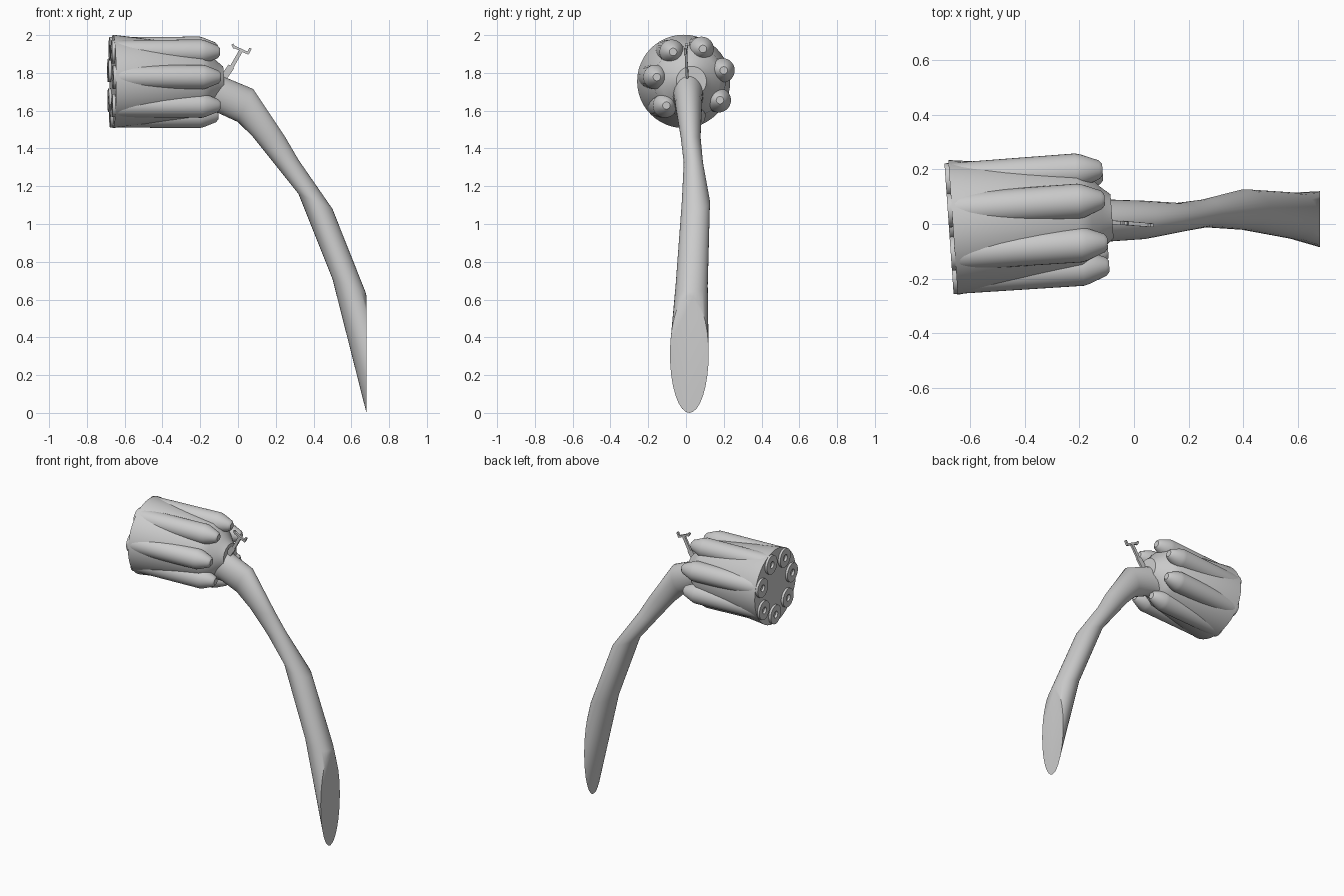
import bpy, bmesh, math
from mathutils import Matrix, Vector

if "Cube" in bpy.data.objects:
    bpy.data.objects.remove(bpy.data.objects["Cube"])

TILT = Matrix.Translation((-0.2, 0.02, 1.755)) @ Matrix.Rotation(0.07, 4, 'Z')


def loft(name, rings, mat=Matrix(), caps=(True, True), angle=40):
    """Skin a list of equal-length point rings."""
    bm = bmesh.new()
    vs = [[bm.verts.new(mat @ Vector(p)) for p in r] for r in rings]
    n = len(vs[0])
    for a, b in zip(vs, vs[1:]):
        for i in range(n):
            bm.faces.new((a[i], a[(i + 1) % n], b[(i + 1) % n], b[i]))
    if caps[0]:
        bm.faces.new(vs[0][::-1])
    if caps[1]:
        bm.faces.new(vs[-1])
    bmesh.ops.recalc_face_normals(bm, faces=bm.faces)
    me = bpy.data.meshes.new(name)
    bm.to_mesh(me)
    bm.free()
    ob = bpy.data.objects.new(name, me)
    bpy.context.collection.objects.link(ob)
    bpy.ops.object.select_all(action='DESELECT')
    ob.select_set(True)
    bpy.context.view_layer.objects.active = ob
    bpy.ops.object.shade_smooth_by_angle(angle=math.radians(angle))
    return ob


def lathe(name, profile, y=0, z=0, n=32):
    """Revolve (x, radius) points about the tilted drum axis."""
    rings = [[(x, y + r * math.cos(2 * math.pi * i / n), z + r * math.sin(2 * math.pi * i / n))
              for i in range(n)] for x, r in profile]
    return loft(name, rings, TILT)


# tapered drum body, closing towards the neck
lathe("drum_core", [(-0.463, 0.247), (0, 0.19), (0.045, 0.155), (0.085, 0.11), (0.12, 0.08)], n=48)

# seven barrels around the drum, with pointed tails and bored muzzles
for k in range(7):
    a = math.radians(18.5 + k * 360 / 7)
    lathe(f"barrel_{k + 1}",
          [(-0.40, 0.022), (-0.478, 0.022), (-0.478, 0.062), (0, 0.065), (0.02, 0.06),
           (0.085, 0.034), (0.097, 0.02)],
          0.183 * math.cos(a), 0.183 * math.sin(a))

# curved stem: each ring is top (x, z), bottom (x, z), y range
stem = [((-0.19, 1.85), (-0.19, 1.59), -0.09, 0.11),
        ((-0.10, 1.79), (-0.11, 1.59), -0.065, 0.09),
        ((0.08, 1.715), (0.00, 1.54), -0.055, 0.085),
        ((0.25, 1.46), (0.08, 1.46), -0.028, 0.077),
        ((0.32, 1.34), (0.20, 1.31), -0.012, 0.09),
        ((0.50, 1.08), (0.32, 1.16), -0.022, 0.127),
        ((0.675, 0.64), (0.50, 0.71), -0.055, 0.115),
        ((0.68, 0.62), (0.68, 0.0), -0.085, 0.12)]
rings = []
for (tx, tz), (bx, bz), y0, y1 in stem:
    ring = []
    for i in range(32):
        t = 2 * math.pi * i / 32
        s = 0.5 + 0.5 * math.cos(t)
        ring.append((bx + (tx - bx) * s, (y0 + y1) / 2 + (y1 - y0) / 2 * math.sin(t),
                     bz + (tz - bz) * s))
    rings.append(ring)
loft("stem", rings)


def bar(name, p, q, w):
    """Square bar between two (x, z) points, leaning slightly in y."""
    d = (Vector(q) - Vector(p)).normalized()
    s = Vector((-d.y, d.x)) * w / 2
    rings = []
    for c in (Vector(p), Vector(q)):
        y = 0.003 - 0.08 * (c.x + 0.03)
        rings.append([(c.x + u * s.x, y + v * 0.007, c.y + u * s.y)
                      for u, v in ((-1, -1), (1, -1), (1, 1), (-1, 1))])
    loft(name, rings, angle=20)


# sight post with crossbar on the neck
bar("sight_base", (-0.10, 1.74), (-0.035, 1.835), 0.036)
bar("sight_post", (-0.04, 1.82), (0.02, 1.925), 0.02)
bar("sight_crossbar", (-0.028, 1.942), (0.058, 1.902), 0.013)
bar("sight_tip_right", (0.052, 1.902), (0.066, 1.93), 0.012)
bar("sight_tip_left", (-0.018, 1.93), (-0.03, 1.952), 0.012)
